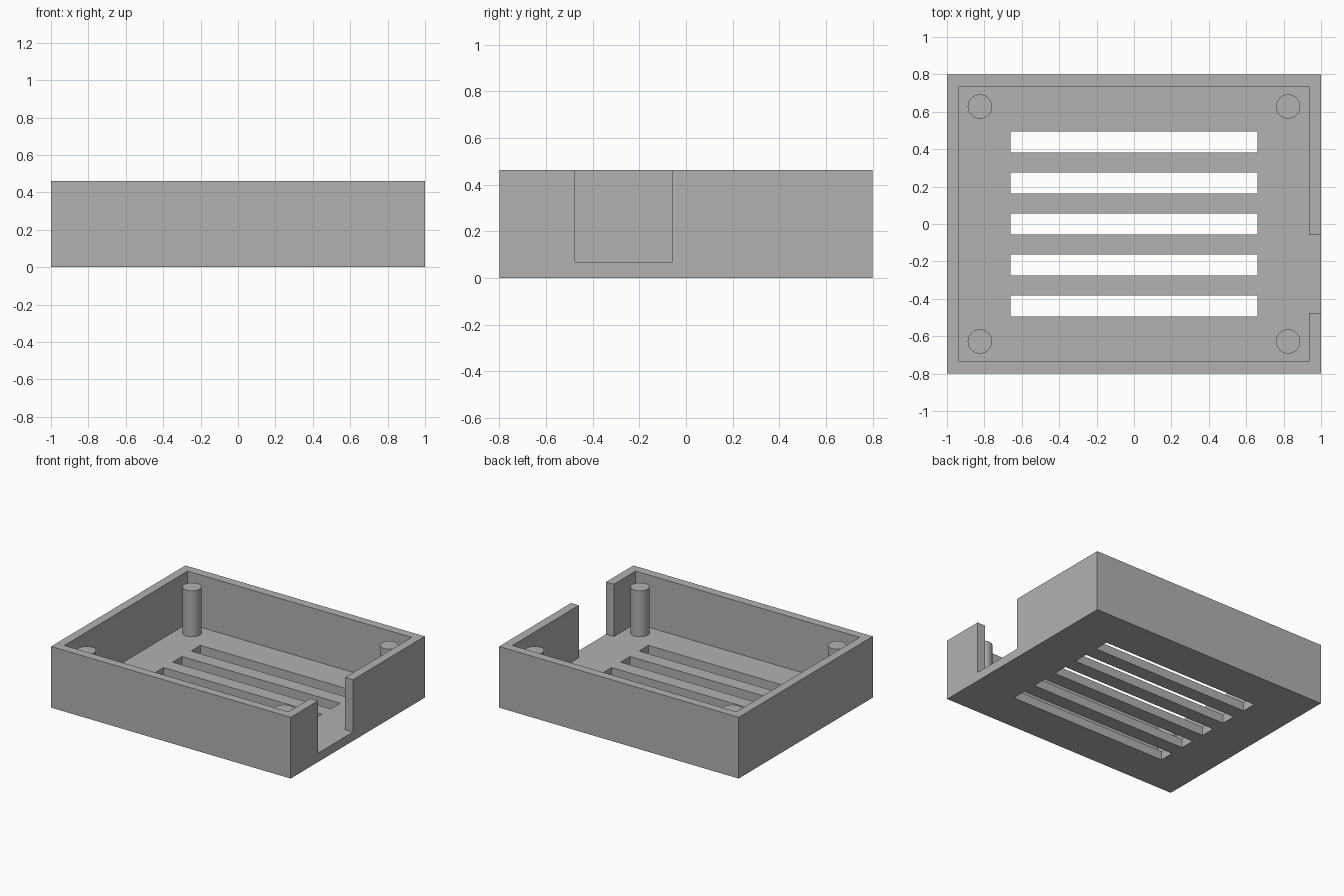
import bpy
import math

WIDTH, DEPTH, HEIGHT = 2.0, 1.6, 0.462
WALL, FLOOR = 0.065, 0.067
OVER = 0.1  # how far cutters reach past the surface

default = bpy.data.objects.get("Cube")
if default:
    bpy.data.objects.remove(default, do_unlink=True)

gray = bpy.data.materials.new("plain_gray")
gray.use_nodes = True
color = (0.445, 0.445, 0.445, 1)
gray.diffuse_color = color
gray.node_tree.nodes["Principled BSDF"].inputs["Base Color"].default_value = color


def box(name, x, y, z):
    """Box spanning the given (low, high) pair on each axis."""
    spans = (x, y, z)
    bpy.ops.mesh.primitive_cube_add(size=1, location=[(a + b) / 2 for a, b in spans])
    ob = bpy.context.object
    ob.name = name
    ob.scale = [b - a for a, b in spans]
    bpy.ops.object.transform_apply(location=False, rotation=False, scale=True)
    ob.data.materials.append(gray)
    return ob


def cut(target, cutter):
    """Subtract the cutter from the target, then discard it."""
    cutter.hide_render = True
    mod = target.modifiers.new("cut", "BOOLEAN")
    mod.operation = "DIFFERENCE"
    mod.solver = "EXACT"
    mod.object = cutter
    bpy.context.view_layer.objects.active = target
    bpy.ops.object.modifier_apply(modifier=mod.name)
    bpy.data.objects.remove(cutter, do_unlink=True)


# Open tray
hx, hy = WIDTH / 2, DEPTH / 2
tray = box("case_tray", (-hx, hx), (-hy, hy), (0, HEIGHT))
cut(tray, box("cavity", (WALL - hx, hx - WALL), (WALL - hy, hy - WALL), (FLOOR, HEIGHT + OVER)))

# Cable opening in the side wall, level with the floor
cut(tray, box("side_opening", (hx - 2 * WALL, hx + OVER), (-0.475, -0.058), (FLOOR, HEIGHT + OVER)))

# Ventilation slots through the floor
for i in range(-2, 3):
    y = i * 0.219
    cut(tray, box("vent_slot", (-0.66, 0.66), (y - 0.056, y + 0.056), (-OVER, FLOOR + OVER)))

# Corner posts, slightly sunk into the floor
POST_TOP, SINK = 0.414, 0.03
post_low = FLOOR - SINK
for side, sx in (("right", -1), ("left", 1)):
    for end, sy in (("front", -1), ("back", 1)):
        bpy.ops.mesh.primitive_cylinder_add(
            vertices=48, radius=0.065, depth=POST_TOP - post_low,
            location=(sx * 0.824, sy * 0.628, (POST_TOP + post_low) / 2))
        post = bpy.context.object
        post.name = f"{end}_{side}_post"
        post.data.materials.append(gray)
        bpy.ops.object.shade_smooth_by_angle(angle=math.radians(30))
